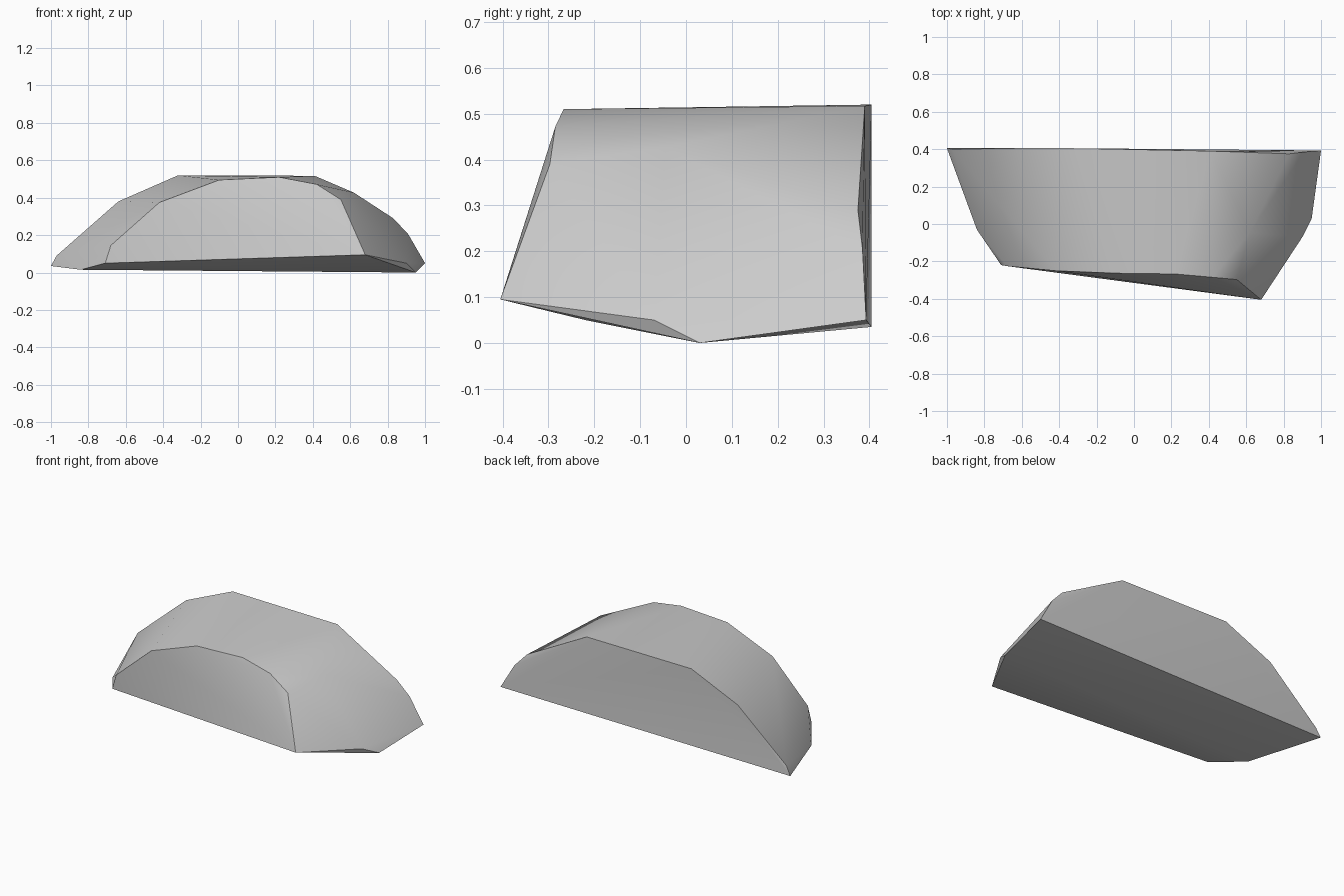
import bpy, bmesh, math

if "Cube" in bpy.data.objects:
    bpy.data.objects.remove(bpy.data.objects["Cube"], do_unlink=True)

# Stone colour
stone = bpy.data.materials.new("stone grey")
stone.use_nodes = True
colour = (0.6, 0.6, 0.6, 1)
stone.diffuse_color = colour
stone.node_tree.nodes["Principled BSDF"].inputs["Base Color"].default_value = colour

# Broken back face outline, left to right over the top
back = [(-1, .405, .035), (-.97, .4, .09), (-.64, .405, .38), (-.32, .405, .52),
        (.41, .39, .517), (.83, .375, .29), (.91, .385, .205), (1, .393, .05)]
# Smaller front face outline
front = [(-.71, -.22, .05), (-.68, -.225, .145), (-.42, -.25, .375), (-.1, -.263, .495),
         (.22, -.267, .51), (.42, -.285, .472), (.55, -.297, .39), (.68, -.405, .095)]
# Corners between the two faces
middle = [(-.84, -.03, .015), (.9, -.07, .05), (.95, .03, 0), (.62, -.045, .427)]

# Chipped rock as the hull of its corners
bm = bmesh.new()
for co in back + front + middle:
    bm.verts.new(co)
bmesh.ops.convex_hull(bm, input=bm.verts)
loose = [v for v in bm.verts if not v.link_faces]
bmesh.ops.delete(bm, geom=loose, context='VERTS')
bmesh.ops.recalc_face_normals(bm, faces=bm.faces)
mesh = bpy.data.meshes.new("rock")
bm.to_mesh(mesh)
bm.free()
mesh.materials.append(stone)

rock = bpy.data.objects.new("rock", mesh)
bpy.context.collection.objects.link(rock)
bpy.context.view_layer.objects.active = rock
rock.select_set(True)
bpy.ops.object.shade_smooth_by_angle(angle=math.radians(42))
